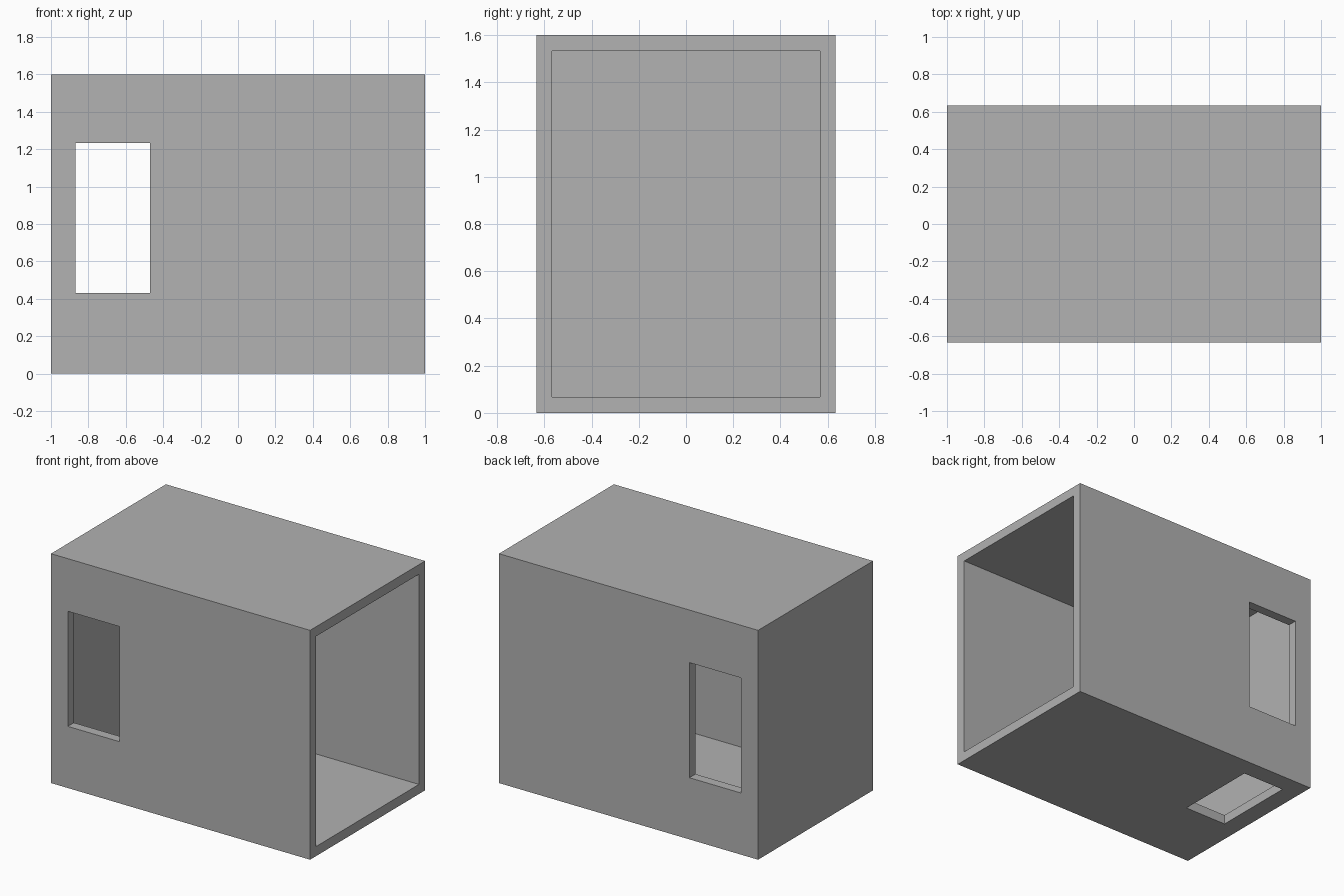
import bpy
from mathutils import Vector

if "Cube" in bpy.data.objects:
    bpy.data.objects.remove(bpy.data.objects["Cube"], do_unlink=True)

WALL = 0.067
DEPTH, HEIGHT = 1.267, 1.6

grey = bpy.data.materials.new("plain grey")
grey.use_nodes = True
colour = (0.445, 0.445, 0.445, 1)
grey.diffuse_color = colour
grey.node_tree.nodes["Principled BSDF"].inputs["Base Color"].default_value = colour


def box(name, low, high):
    """Axis-aligned box between two corners."""
    low, high = Vector(low), Vector(high)
    bpy.ops.mesh.primitive_cube_add(size=1, location=(low + high) / 2)
    obj = bpy.context.object
    obj.name = name
    obj.scale = high - low
    bpy.ops.object.transform_apply(location=True, rotation=False, scale=True)
    obj.data.materials.append(grey)
    return obj


def cut(target, name, low, high):
    """Subtract a box from the target and remove the cutter."""
    cutter = box(name, low, high)
    cutter.hide_render = True
    mod = target.modifiers.new(name, 'BOOLEAN')
    mod.operation = 'DIFFERENCE'
    mod.solver = 'EXACT'
    mod.object = cutter
    bpy.context.view_layer.objects.active = target
    bpy.ops.object.modifier_apply(modifier=mod.name)
    bpy.data.objects.remove(cutter, do_unlink=True)


# Outer block of the room
half = DEPTH / 2
shell = box("room_shell", (-1, -half, 0), (1, half, HEIGHT))

# Hollow interior, open at the +x end
inner = half - WALL
cut(shell, "interior_cutter", (-1 + WALL, -inner, WALL), (1.2, inner, HEIGHT - WALL))

# Matching windows through the front and back walls
cut(shell, "window_cutter", (-0.87, -1, 0.43), (-0.47, 1, 1.233))

# Hatch through the floor
cut(shell, "floor_hatch_cutter", (-0.87, -0.1, -0.2), (-0.54, 0.5, 0.3))
